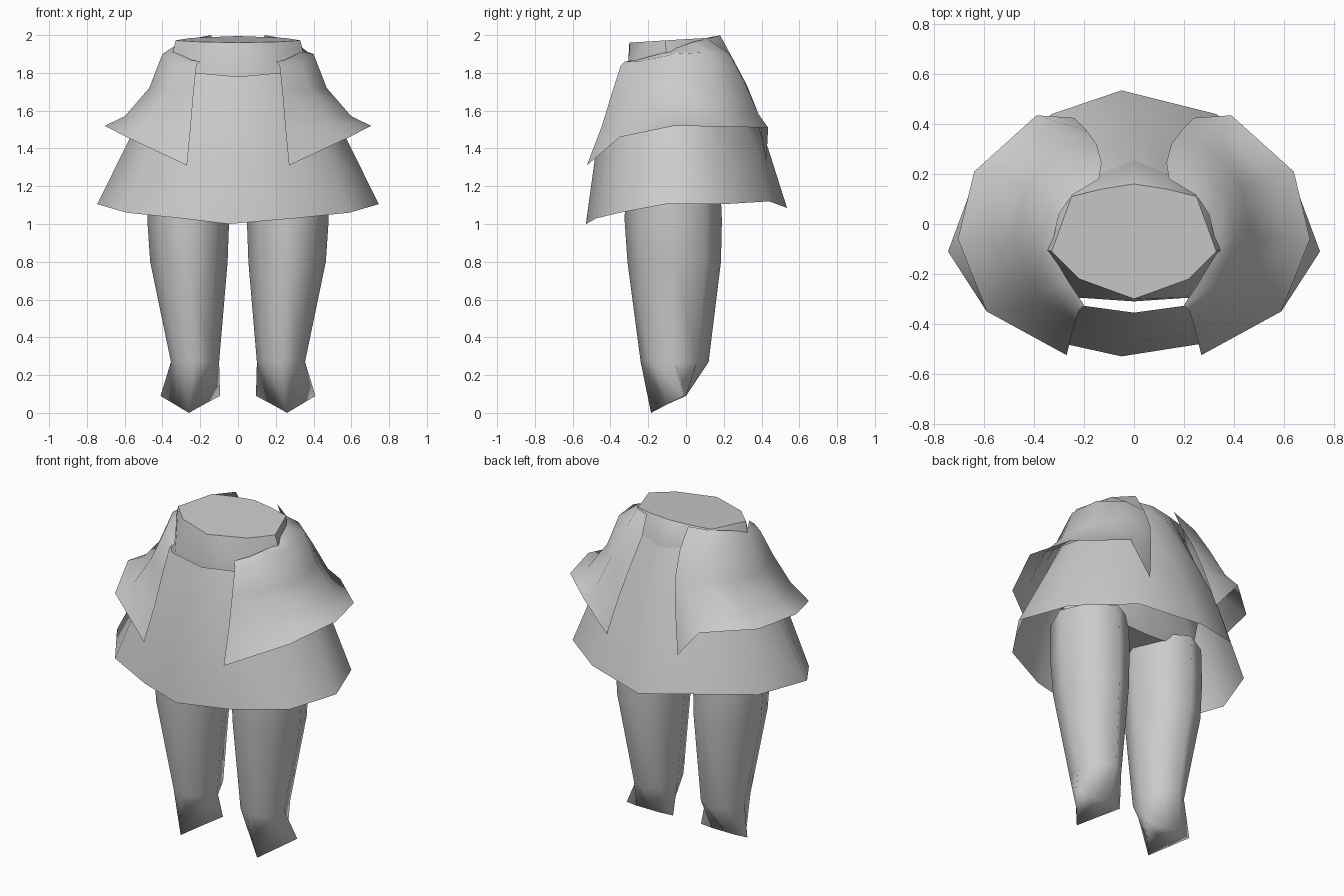
import bpy, bmesh, math

mat = bpy.data.materials.new("plain grey")
mat.diffuse_color = (0.6, 0.6, 0.6, 1)


def loft(name, rows, closed=True, cap_first=False, cap_last=False, angle=70):
    """Skin a sheet through rows of points, listed from top to bottom."""
    bm = bmesh.new()
    vs = [[bm.verts.new(p) for p in r] for r in rows]
    n = len(rows[0])
    for a, b in zip(vs, vs[1:]):
        for i in range(n if closed else n - 1):
            j = (i + 1) % n
            bm.faces.new((a[i], b[i], b[j], a[j]))
    if cap_first:
        bm.faces.new(vs[0])
    if cap_last:
        bm.faces.new(vs[-1][::-1])
    me = bpy.data.meshes.new(name)
    bm.to_mesh(me)
    bm.free()
    me.materials.append(mat)
    ob = bpy.data.objects.new(name, me)
    bpy.context.collection.objects.link(ob)
    bpy.ops.object.select_all(action='DESELECT')
    ob.select_set(True)
    bpy.context.view_layer.objects.active = ob
    bpy.ops.object.shade_smooth_by_angle(angle=math.radians(angle))
    return ob


def full(half):
    """Complete a half ring (front centre to back centre) across x = 0."""
    return half + [(-x, y, z) for x, y, z in half[-2:0:-1]]


def flip(rows):
    return [[(-x, y, z) for x, y, z in r[::-1]] for r in rows]


# Waist and hips inside the skirt, with a sloping flat top
waist = [
    [(0, -.30, 1.96), (.22, -.22, 1.965), (.33, -.11, 1.972), (.25, .11, 1.985),
     (.13, .14, 1.99), (0, .16, 1.995)],
    [(0, -.31, 1.78), (.22, -.295, 1.80), (.36, -.10, 1.85), (.28, .12, 1.88),
     (.14, .20, 1.88), (0, .255, 1.865)],
    [(0, -.31, 1.45), (.30, -.28, 1.45), (.44, -.08, 1.45), (.36, .14, 1.45),
     (.18, .20, 1.45), (0, .22, 1.45)],
    [(0, -.20, 1.20), (.27, -.26, 1.20), (.45, -.07, 1.20), (.33, .11, 1.20),
     (.18, .11, 1.20), (0, .10, 1.20)],
]
loft("waist", [full(r) for r in waist], cap_first=True, cap_last=True, angle=50)

# Flared skirt
skirt = [
    [(0, -.355, 1.78), (.22, -.325, 1.80), (.33, -.20, 1.83), (.37, -.05, 1.85),
     (.30, .11, 1.86), (.14, .20, 1.875), (0, .255, 1.865)],
    [(0, -.475, 1.40), (.26, -.43, 1.41), (.46, -.31, 1.42), (.585, -.08, 1.43),
     (.51, .16, 1.43), (.28, .365, 1.42), (0, .435, 1.40)],
    [(-.05, -.53, 1.00), (.30, -.475, 1.03), (.59, -.35, 1.06), (.745, -.11, 1.105),
     (.63, .20, 1.105), (.33, .44, 1.12), (-.05, .535, 1.085)],
]
loft("skirt", [full(r) for r in skirt])

# Open overskirt panels, one on each side
panel = [
    [(.20, -.325, 1.86), (.25, -.25, 1.87), (.335, -.11, 1.91), (.30, .04, 1.965),
     (.25, .115, 1.98), (.14, .18, 2.0)],
    [(.22, -.345, 1.84), (.33, -.25, 1.86), (.40, -.06, 1.90), (.37, .12, 1.91),
     (.25, .23, 1.90), (.13, .245, 1.88)],
    [(.235, -.39, 1.70), (.38, -.30, 1.71), (.47, -.06, 1.72), (.43, .15, 1.73),
     (.29, .31, 1.75), (.15, .32, 1.74)],
    [(.25, -.445, 1.52), (.47, -.34, 1.55), (.60, -.06, 1.57), (.54, .18, 1.57),
     (.34, .385, 1.58), (.19, .375, 1.56)],
    [(.27, -.525, 1.31), (.59, -.35, 1.46), (.705, -.06, 1.52), (.64, .21, 1.515),
     (.39, .435, 1.51), (.24, .425, 1.33)],
]
loft("right_panel", panel, closed=False)
loft("left_panel", flip(panel), closed=False)


# Tapered legs ending in a slanted, pointed foot
def leg_ring(x0, x1, y0, y1, z, d=.94):
    cx, cy, rx, ry = (x0 + x1) / 2, (y0 + y1) / 2, (x1 - x0) / 2, (y1 - y0) / 2
    ring = []
    for k in range(8):
        a, s = k * math.pi / 4, (d if k % 2 else 1)
        ring.append((cx + s * rx * math.sin(a), cy - s * ry * math.cos(a), z))
    return ring


leg = [
    leg_ring(.045, .48, -.32, .18, 1.25),
    leg_ring(.047, .48, -.325, .19, 1.02),
    leg_ring(.055, .465, -.31, .185, .80),
    leg_ring(.10, .355, -.24, .12, .27),
    [(.26, -.185, 0), (.335, -.10, .045), (.41, -.01, .09), (.335, 0, .09),
     (.26, 0, .09), (.18, 0, .09), (.095, -.01, .09), (.18, -.10, .045)],
]
loft("right_leg", leg, cap_last=True, angle=180)
loft("left_leg", flip(leg), cap_last=True, angle=180)
